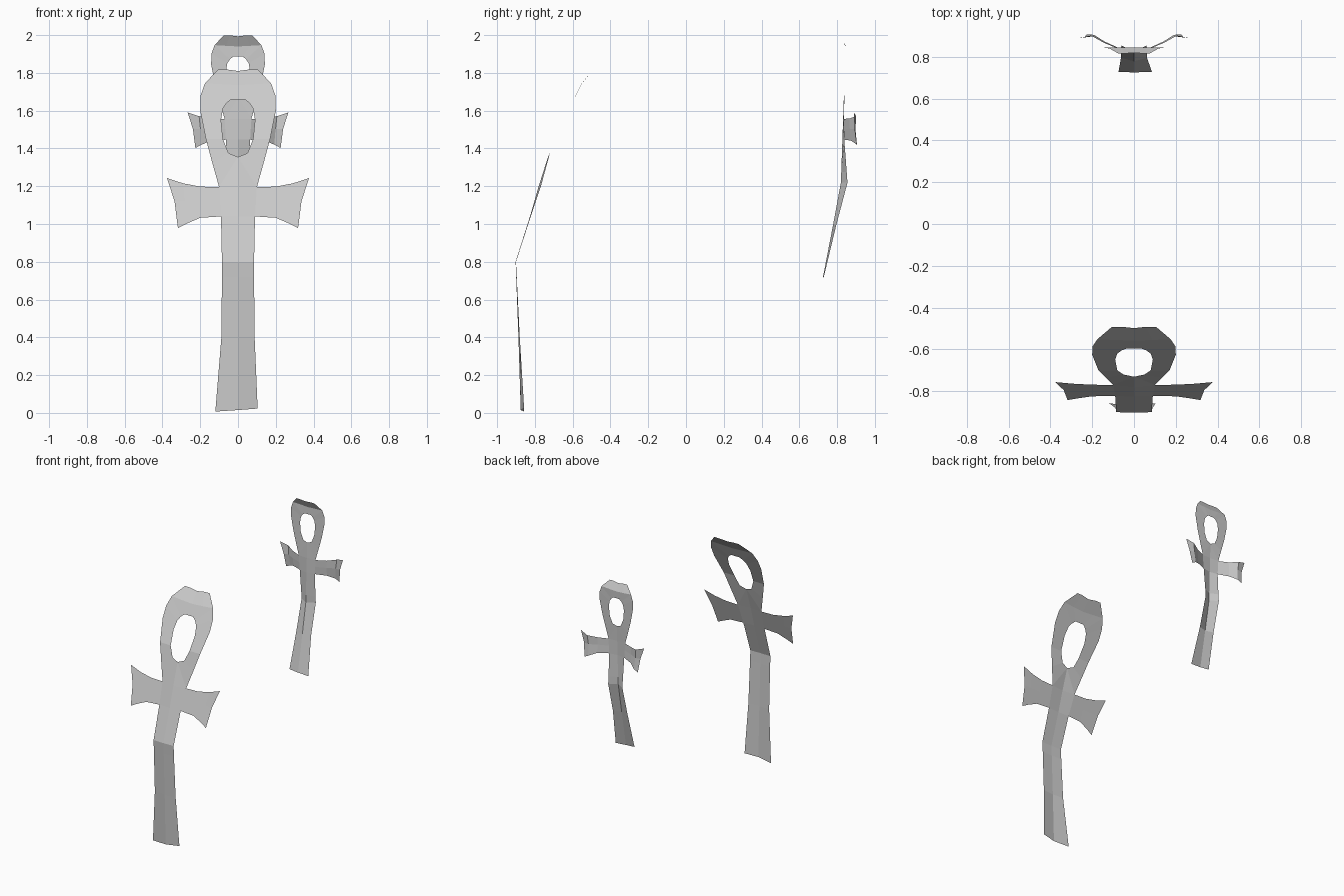
import bpy
import bmesh

cube = bpy.data.objects.get("Cube")
if cube:
    bpy.data.objects.remove(cube, do_unlink=True)

grey = bpy.data.materials.new("plain grey")
grey.use_nodes = True
grey.diffuse_color = (0.6, 0.6, 0.6, 1)
grey.node_tree.nodes["Principled BSDF"].inputs["Base Color"].default_value = (0.6, 0.6, 0.6, 1)

# Shared flat outline, in x and z
STEM = [(0, 0.112), (0.4, 0.088), (0.72, 0.085), (0.8, 0.085), (1.04, 0.09), (1.195, 0.1)]
ARM_COLUMNS = [  # each column runs bottom, middle, top
    [(0.2, 1.033), (0.2, 1.12), (0.2, 1.198)],
    [(0.27, 1.003), (0.28, 1.12), (0.29, 1.215)],
    [(0.318, 0.978), (0.336, 1.12), (0.376, 1.243)],
]
LOOP_OUTER = [(0.1, 1.195), (0.135, 1.32), (0.17, 1.45), (0.2, 1.6), (0.198, 1.68),
              (0.175, 1.745), (0.09, 1.74), (0, 1.735)]
LOOP_INNER = [(0, 1.355), (0.05, 1.375), (0.08, 1.45), (0.09, 1.55), (0.08, 1.61),
              (0.06, 1.64), (0.035, 1.66), (0, 1.66)]
CAP_TOP = [(0.105, 1.818), (0.06, 1.818), (0, 1.81)]


def depth(bend, z, centre):
    """Depth of the bent sheet at a height; bend rows are z, centre y, edge y."""
    pick = 1 if centre else 2
    for low, high in zip(bend, bend[1:]):
        if z <= high[0]:
            t = (z - low[0]) / (high[0] - low[0])
            return low[pick] + t * (high[pick] - low[pick])
    return bend[-1][pick]


def build_looped_cross(name, bend, folds, scale, base, lean):
    bm = bmesh.new()

    def half(side):
        def point(p, fold=0.0):
            x, z = p
            y = depth(bend, z, x == 0) + fold
            if z == 0:  # skewed foot
                x, z = x + lean * side * 0.008 * (x > 0), 0.015 - 0.008 * side * lean * (x > 0)
            return bm.verts.new((side * x * scale, y, base + z * scale))

        def strip(first, second):
            for i in range(len(first) - 1):
                corners = [first[i], first[i + 1], second[i + 1], second[i]]
                corners = [v for k, v in enumerate(corners) if v.co != corners[k - 1].co]
                if len(corners) > 2:
                    bm.faces.new(corners)

        # Stem with a centre crease
        edge = [point((x, z)) for z, x in STEM]
        strip([point((0, z)) for z, x in STEM], edge)

        # Flared arm
        root = [edge[-2], point((0.095, 1.12)), edge[-1]]
        for column, fold in zip(ARM_COLUMNS, folds):
            outer = [point(p, f) for p, f in zip(column, fold)]
            strip(root, outer)
            root = outer

        # Loop and its bent cap
        rim = [point(p) for p in LOOP_OUTER]
        hole = [point(p) for p in LOOP_INNER]
        strip(rim, hole)
        bm.faces.new([point((0, 1.195)), rim[0], hole[0]])
        strip(rim[5:], [point(p) for p in CAP_TOP])

    for side in (1, -1):
        half(side)
    bmesh.ops.remove_doubles(bm, verts=bm.verts, dist=0.0005)
    bmesh.ops.recalc_face_normals(bm, faces=bm.faces)
    if sum(f.normal.y * f.calc_area() for f in bm.faces) > 0:
        bmesh.ops.reverse_faces(bm, faces=bm.faces)
    mesh = bpy.data.meshes.new(name)
    bm.to_mesh(mesh)
    bm.free()
    mesh.materials.append(grey)
    bpy.context.collection.objects.link(bpy.data.objects.new(name, mesh))


FRONT_BEND = [(0, -0.875, -0.857), (0.4, -0.887, -0.88), (0.8, -0.902, -0.9),
              (1.04, -0.826, -0.822), (1.2, -0.78, -0.768), (1.45, -0.7, -0.7),
              (1.74, -0.555, -0.555), (1.82, -0.49, -0.49)]
BACK_BEND = [(0, 0.725, 0.728), (0.4, 0.778, 0.795), (0.72, 0.82, 0.855),
             (1.04, 0.828, 0.838), (1.2, 0.832, 0.836), (1.74, 0.845, 0.845),
             (1.82, 0.815, 0.815)]
FLAT = [(0, 0, 0)] * 3
SWEPT = [(0.035, 0.03, 0.03), (0.065, 0.06, 0.065), (0.065, 0.055, 0.052)]

build_looped_cross("large_front_looped_cross", FRONT_BEND, FLAT, 1.0, 0.0, -1)
build_looped_cross("small_back_looped_cross", BACK_BEND, SWEPT, 0.71, 0.708, 1)
